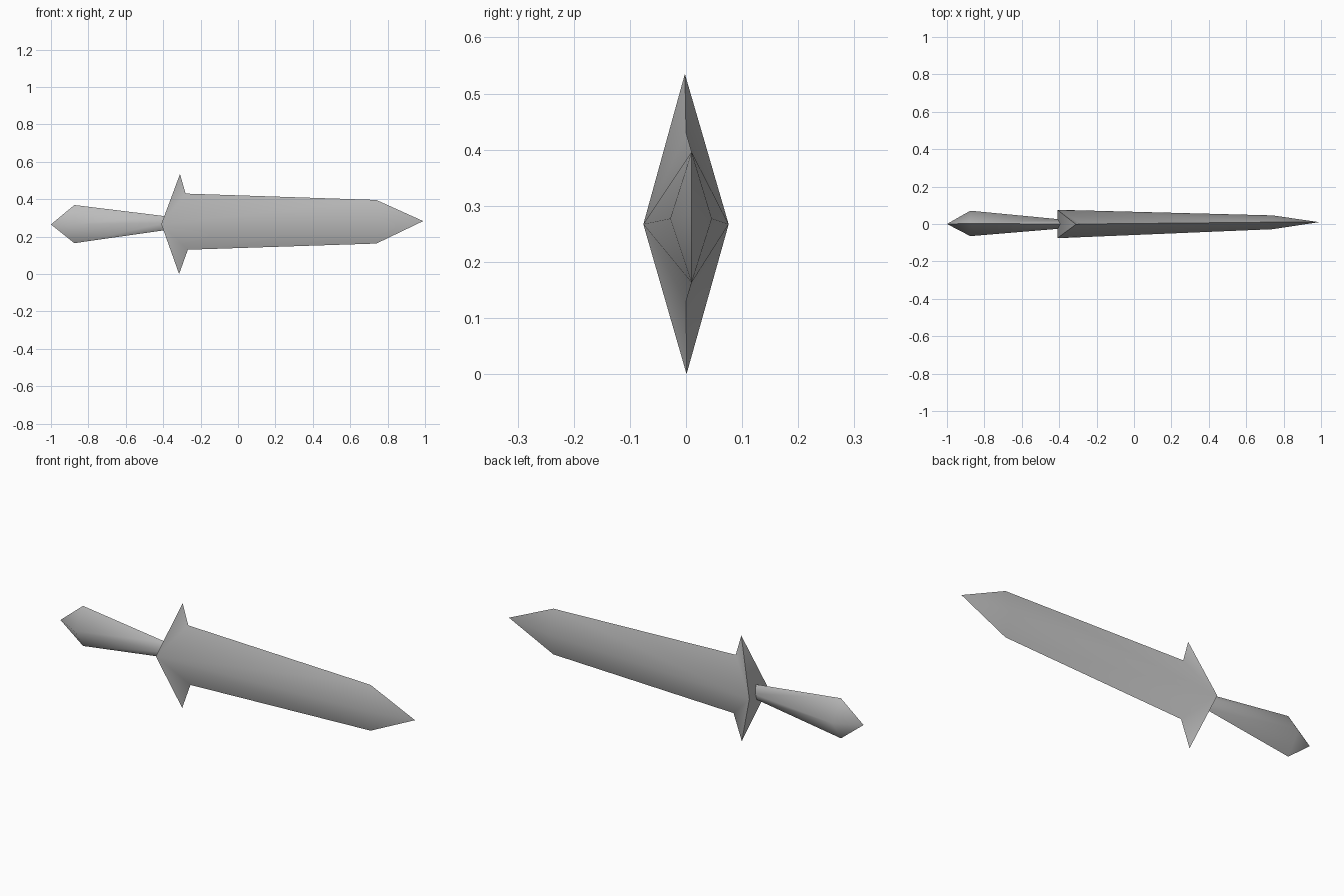
import bpy, bmesh, math

cube = bpy.data.objects.get("Cube")
if cube:
    bpy.data.objects.remove(cube, do_unlink=True)

steel = bpy.data.materials.new("grey steel")
steel.use_nodes = True
steel.diffuse_color = (0.5, 0.5, 0.5, 1)
steel.node_tree.nodes["Principled BSDF"].inputs["Base Color"].default_value = (0.5, 0.5, 0.5, 1)


def finish(bm, name):
    """Turn a bmesh into an object with soft ridges and sharp cutting edges."""
    bmesh.ops.recalc_face_normals(bm, faces=bm.faces[:])
    mesh = bpy.data.meshes.new(name)
    bm.to_mesh(mesh)
    bm.free()
    mesh.materials.append(steel)
    obj = bpy.data.objects.new(name, mesh)
    bpy.context.collection.objects.link(obj)
    bpy.ops.object.select_all(action='DESELECT')
    obj.select_set(True)
    bpy.context.view_layer.objects.active = obj
    bpy.ops.object.shade_smooth_by_angle(angle=math.radians(80))


def diamond(bm, x, y, z, half_y, half_z):
    """Four corners of a diamond section: top, back, bottom, front."""
    return [bm.verts.new(p) for p in ((x, y, z + half_z), (x, y + half_y, z),
                                      (x, y, z - half_z), (x, y - half_y, z))]


# Handle: diamond sections swelling to a pointed pommel
bm = bmesh.new()
pommel = diamond(bm, -0.875, 0.003, 0.267, 0.068, 0.102)
grip_end = diamond(bm, -0.395, 0, 0.272, 0.025, 0.038)
point = bm.verts.new((-1, 0, 0.265))
for i in range(4):
    j = (i + 1) % 4
    bm.faces.new((pommel[i], pommel[j], grip_end[j], grip_end[i]))
    bm.faces.new((pommel[j], pommel[i], point))
bm.faces.new(grip_end)
finish(bm, "handle")

# Blade with the winged guard flowing out of its base
bm = bmesh.new()
sides = [bm.verts.new((-0.41, y, 0.267)) for y in (-0.076, 0.076)]
shoulders = [bm.verts.new((0.74, y, 0.277)) for y in (-0.028, 0.046)]
tip = bm.verts.new((0.99, 0.01, 0.283))
for wing_p, base_p, corner_p in (
        ((-0.31, -0.002, 0.535), (-0.28, 0, 0.43), (0.74, 0.01, 0.396)),
        ((-0.315, 0.001, 0), (-0.268, 0, 0.13), (0.74, 0.01, 0.163))):
    wing, base, corner = (bm.verts.new(p) for p in (wing_p, base_p, corner_p))
    for side, shoulder in zip(sides, shoulders):
        bm.faces.new((side, wing, base))
        bm.faces.new((side, base, corner))
        bm.faces.new((side, corner, shoulder))
        bm.faces.new((shoulder, corner, tip))
    bm.faces.new((wing, sides[0], sides[1]))
finish(bm, "blade_and_guard")
